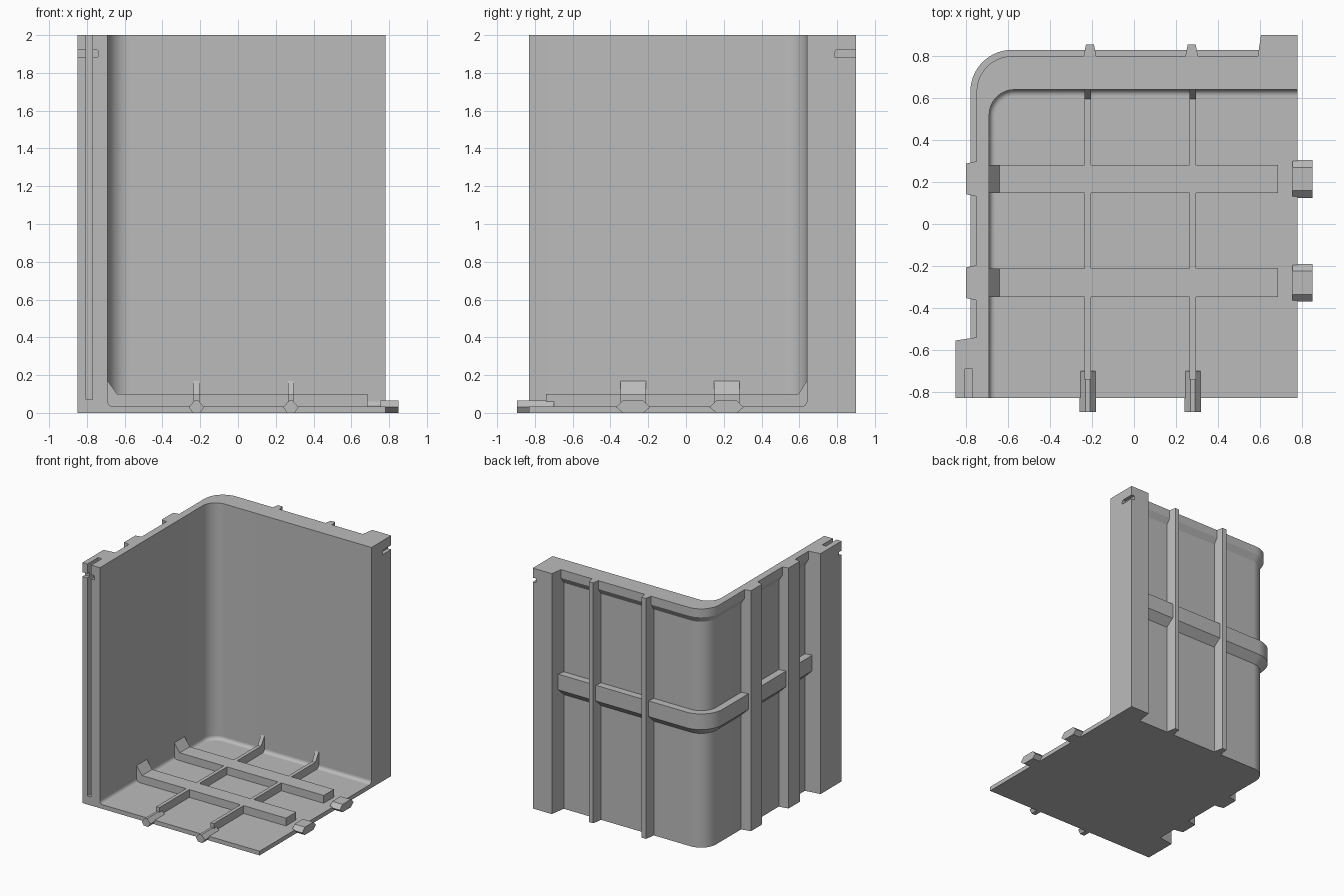
import bpy, bmesh, math
from mathutils import Vector

if "Cube" in bpy.data.objects:
    bpy.data.objects.remove(bpy.data.objects["Cube"], do_unlink=True)

GREY = (0.5, 0.5, 0.5, 1.0)
mat = bpy.data.materials.new("plain grey")
mat.use_nodes = True
mat.diffuse_color = GREY
mat.node_tree.nodes["Principled BSDF"].inputs["Base Color"].default_value = GREY


def finish(bm, name, smooth=False):
    bmesh.ops.recalc_face_normals(bm, faces=bm.faces)
    mesh = bpy.data.meshes.new(name)
    bm.to_mesh(mesh)
    bm.free()
    mesh.materials.append(mat)
    ob = bpy.data.objects.new(name, mesh)
    bpy.context.collection.objects.link(ob)
    if smooth:
        bpy.ops.object.select_all(action='DESELECT')
        ob.select_set(True)
        bpy.context.view_layer.objects.active = ob
        bpy.ops.object.shade_smooth_by_angle(angle=math.radians(25))
    return ob


def prism(name, pts, axis, a, b):
    """Extrude a 2D outline along an axis from a to b."""
    place = {'x': lambda u, v, w: (w, u, v),
             'y': lambda u, v, w: (u, w, v),
             'z': lambda u, v, w: (u, v, w)}[axis]
    bm = bmesh.new()
    face = bm.faces.new([bm.verts.new(place(u, v, a)) for u, v in pts])
    ext = bmesh.ops.extrude_face_region(bm, geom=[face])
    shift = Vector(place(0, 0, b - a))
    for v in ext["geom"]:
        if isinstance(v, bmesh.types.BMVert):
            v.co += shift
    return finish(bm, name)


def box(name, x0, x1, y0, y1, z0, z1):
    return prism(name, [(x0, y0), (x1, y0), (x1, y1), (x0, y1)], 'z', z0, z1)


def l_sweep(name, profile, y_start, x_end, seg=14):
    """Sweep a closed profile round the rounded corner of the two walls.
    Each profile point is (corner centre, radius, z)."""
    bm = bmesh.new()
    loops = []
    for (cx, cy), r, z in profile:
        path = [(cx - r, y_start)]
        for i in range(seg + 1):
            t = math.pi - i * math.pi / 2 / seg
            path.append((cx + r * math.cos(t), cy + r * math.sin(t)))
        path.append((x_end, cy + r))
        loops.append([bm.verts.new((x, y, z)) for x, y in path])
    for k, lo in enumerate(loops):
        nx = loops[(k + 1) % len(loops)]
        for i in range(len(lo) - 1):
            bm.faces.new((lo[i], lo[i + 1], nx[i + 1], nx[i]))
    bm.faces.new([lo[0] for lo in loops])
    bm.faces.new([lo[-1] for lo in loops])
    return finish(bm, name, smooth=True)


def cut(ob, *cutters):
    for c in cutters:
        m = ob.modifiers.new("cut", 'BOOLEAN')
        m.operation, m.solver, m.object = 'DIFFERENCE', 'EXACT', c
        bpy.ops.object.select_all(action='DESELECT')
        ob.select_set(True)
        bpy.context.view_layer.objects.active = ob
        bpy.ops.object.modifier_apply(modifier=m.name)
        bpy.data.objects.remove(c, do_unlink=True)


IN, OUT = (-0.57, 0.52), (-0.58, 0.63)   # inner and outer corner centres

# Corner wall with a chamfered top lip
l_sweep("corner_wall", [(IN, 0.12, 0), (IN, 0.12, 2), (OUT, 0.17, 2),
                        (OUT, 0.17, 1.93), (OUT, 0.14, 1.88), (OUT, 0.14, 0)],
        -0.83, 0.78)

# Belt round the middle, chamfered underneath
l_sweep("wall_belt", [(OUT, 0.13, 1.14), (OUT, 0.20, 1.14), (OUT, 0.20, 1.01),
                      (OUT, 0.14, 0.95), (OUT, 0.13, 0.95)], -0.60, 0.65)

# Floor plate and the fillet joining it to the walls
FLOOR = 0.035
box("floor", -0.70, 0.78, -0.83, 0.65, 0, FLOOR)
R = 0.028
curve = [(IN, 0.12 - R + R * math.sin(t), FLOOR + R - R * math.cos(t))
         for t in [i * math.pi / 12 for i in range(7)]]
l_sweep("floor_fillet", curve + [(IN, 0.125, FLOOR + R), (IN, 0.125, FLOOR - 0.01),
                                 (IN, 0.12 - R, FLOOR - 0.01)], -0.83, 0.78)

# End posts of the two walls
post = prism("side_wall_post", [(-0.72, -0.83), (-0.72, -0.535), (-0.75, -0.54),
                                (-0.85, -0.555), (-0.85, -0.83)], 'z', 0, 2)
cut(post, box("slot_cutter", -0.805, -0.77, -0.9, -0.69, 0.07, 2.1),
    box("notch_cutter", -0.9, -0.74, -0.9, -0.80, 1.885, 1.92))
post = prism("back_wall_post", [(0.78, 0.77), (0.585, 0.77), (0.59, 0.80),
                                (0.605, 0.90), (0.78, 0.90)], 'z', 0, 2)
cut(post, box("notch_cutter", 0.75, 0.9, 0.785, 1.0, 1.885, 1.92))

# Back wall ribs, with a floor rib, gusset and front clip in line with each
for i, x in enumerate((-0.21, 0.275), 1):
    prism(f"back_rib_{i}", [(x - 0.034, 0.76), (x - 0.03, 0.80), (x - 0.019, 0.855),
                            (x + 0.019, 0.855), (x + 0.03, 0.80), (x + 0.034, 0.76)],
          'z', 0, 2)
    xc = x - 0.01 if x < 0 else x + 0.005
    prism(f"narrow_floor_rib_{i}", [(-0.74, 0.02), (-0.74, 0.10), (0.595, 0.10),
                                    (0.64, 0.17), (0.65, 0.17), (0.65, 0.02)],
          'x', xc - 0.015, xc + 0.015)
    prism(f"front_clip_{i}", [(xc - 0.02, 0), (xc - 0.04, 0.03), (xc - 0.01, 0.065),
                              (xc + 0.01, 0.065), (xc + 0.04, 0.03), (xc + 0.02, 0)],
          'y', -0.895, -0.70)

# Side wall ribs, with a floor rib, gusset and side clip in line with each
for i, y in enumerate((-0.28, 0.215), 1):
    prism(f"side_rib_{i}", [(-0.71, y - 0.09), (-0.75, y - 0.084), (-0.80, y - 0.073),
                            (-0.80, y + 0.073), (-0.75, y + 0.084), (-0.71, y + 0.09)],
          'z', 0, 2)
    prism(f"wide_floor_rib_{i}", [(0.685, 0.02), (0.685, 0.10), (-0.64, 0.10),
                                  (-0.69, 0.17), (-0.70, 0.17), (-0.70, 0.02)],
          'y', y - 0.067, y + 0.067)
    prism(f"side_clip_{i}", [(y - 0.055, 0), (y - 0.09, 0.03), (y - 0.055, 0.065),
                             (y + 0.055, 0.065), (y + 0.09, 0.03), (y + 0.055, 0)],
          'x', 0.755, 0.85)
